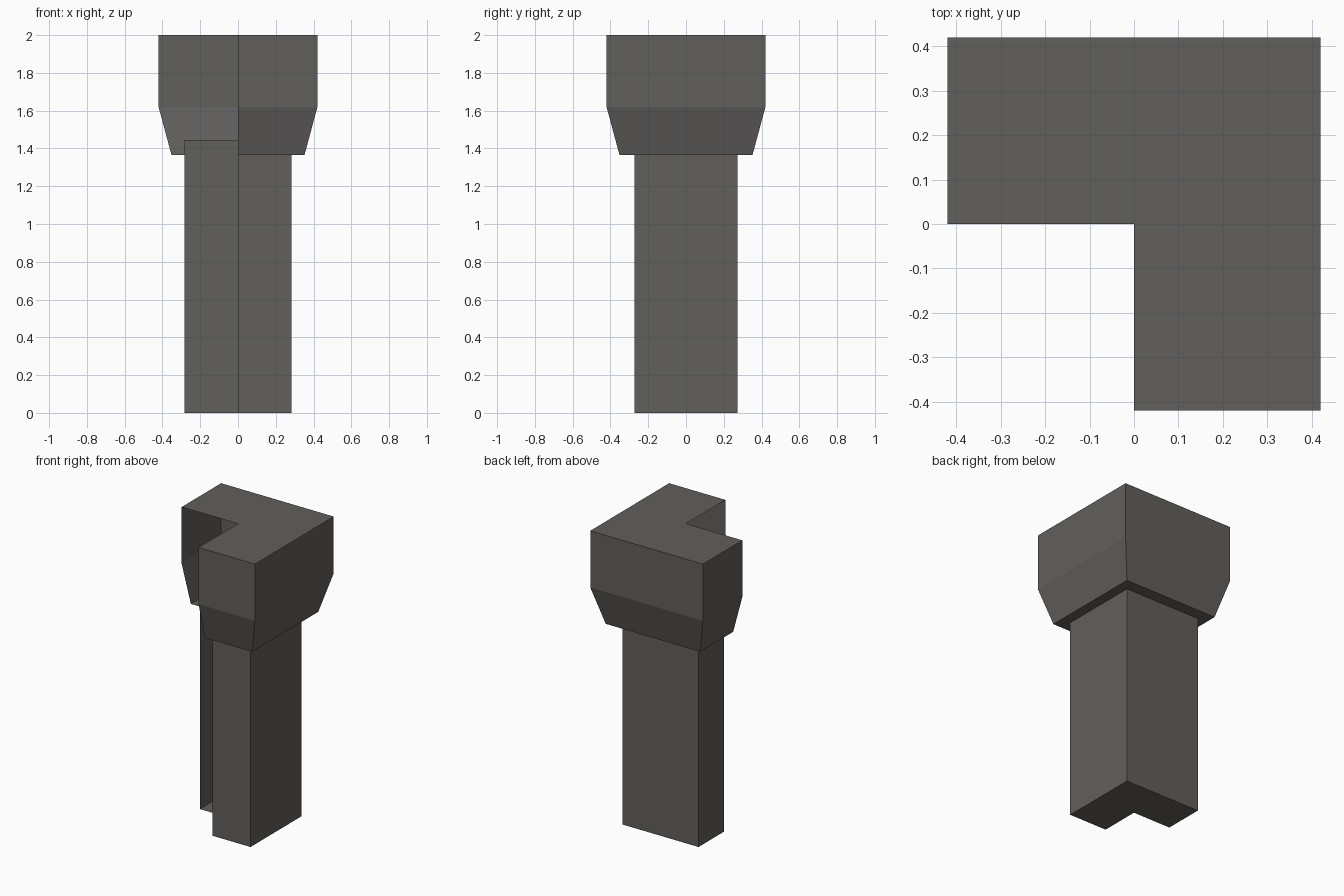
import bpy
import bmesh

if "Cube" in bpy.data.objects:
    bpy.data.objects.remove(bpy.data.objects["Cube"])

# One dark warm grey for the whole column
grey = bpy.data.materials.new("dark_warm_grey")
grey.diffuse_color = (0.122, 0.115, 0.108, 1.0)
grey.use_nodes = True
grey.node_tree.nodes["Principled BSDF"].inputs["Base Color"].default_value = grey.diffuse_color


def corner_shell(name, sections, cap_top, cap_bottom):
    """L-shaped shell open along its inner corner; sections are (z, half x, half y), top down."""
    bm = bmesh.new()
    rings = []
    for z, a, b in sections:
        outline = [(-a, 0), (-a, b), (a, b), (a, -b), (0, -b)]
        rings.append([bm.verts.new((x, y, z)) for x, y in outline])
    # Outer walls and ledges, with normals outward
    for up, low in zip(rings, rings[1:]):
        for i in range(4):
            bm.faces.new((low[i + 1], low[i], up[i], up[i + 1]))
    # L-shaped end caps, each made of three flat pieces' outline
    if cap_top:
        centre = bm.verts.new((0, 0, sections[0][0]))
        bm.faces.new([centre] + rings[0][::-1])
    if cap_bottom:
        centre = bm.verts.new((0, 0, sections[-1][0]))
        bm.faces.new([centre] + rings[-1])
    mesh = bpy.data.meshes.new(name)
    bm.to_mesh(mesh)
    bm.free()
    mesh.materials.append(grey)
    obj = bpy.data.objects.new(name, mesh)
    bpy.context.collection.objects.link(obj)
    return obj


# Wide head: straight block, tapered underside, ledge in to the shaft
corner_shell("column_head",
             [(2.0, 0.42, 0.42), (1.618, 0.42, 0.42),
              (1.365, 0.352, 0.352), (1.365, 0.284, 0.272)],
             cap_top=True, cap_bottom=False)

# Straight shaft, reaching a little way up inside the head
corner_shell("column_shaft",
             [(1.445, 0.284, 0.272), (0.0, 0.284, 0.272)],
             cap_top=True, cap_bottom=True)
